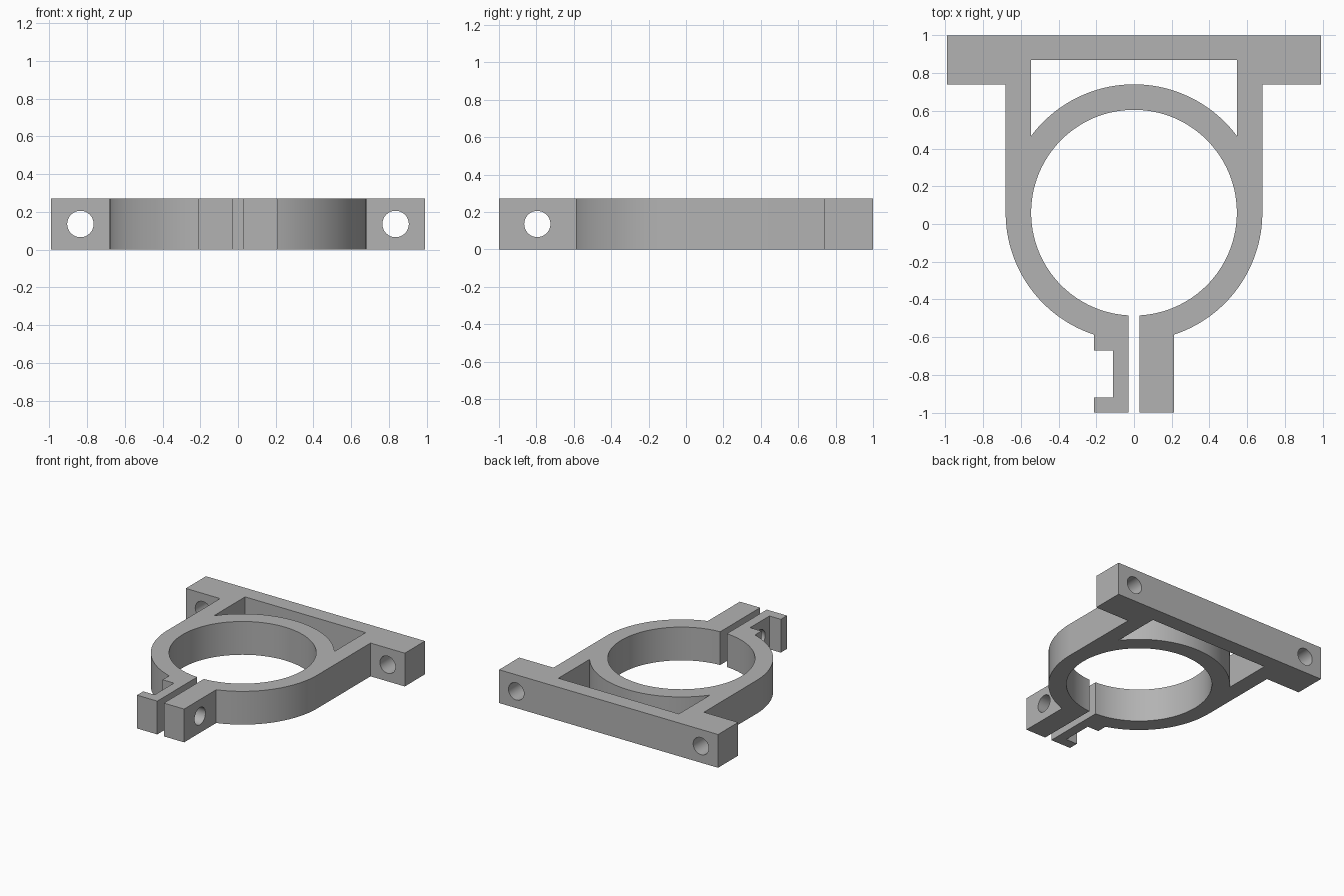
import bpy, bmesh
from math import asin, acos, sin, cos, pi, radians

if "Cube" in bpy.data.objects:
    bpy.data.objects.remove(bpy.data.objects["Cube"], do_unlink=True)

HEIGHT = 0.272
CENTRE_Y = 0.06
R_IN, R_OUT = 0.545, 0.68
TAB, SLOT = 0.213, 0.03
BOLT_R = 0.07

grey = bpy.data.materials.new("grey plastic")
grey.use_nodes = True
colour = (0.45, 0.45, 0.45, 1)
grey.diffuse_color = colour
grey.node_tree.nodes["Principled BSDF"].inputs["Base Color"].default_value = colour


def arc(radius, start, end, steps):
    angles = [start + (end - start) * i / steps for i in range(steps + 1)]
    return [(radius * cos(a), CENTRE_Y + radius * sin(a)) for a in angles]


def extrude_profile(name, points, z0, z1):
    bm = bmesh.new()
    face = bm.faces.new([bm.verts.new((x, y, z0)) for x, y in points])
    top = bmesh.ops.extrude_face_region(bm, geom=[face])["geom"]
    verts = [v for v in top if isinstance(v, bmesh.types.BMVert)]
    bmesh.ops.translate(bm, verts=verts, vec=(0, 0, z1 - z0))
    bmesh.ops.recalc_face_normals(bm, faces=bm.faces)
    mesh = bpy.data.meshes.new(name)
    bm.to_mesh(mesh)
    bm.free()
    mesh.materials.append(grey)
    obj = bpy.data.objects.new(name, mesh)
    bpy.context.collection.objects.link(obj)
    return obj


def bolt_cutter(name, location, rotation):
    bpy.ops.mesh.primitive_cylinder_add(vertices=48, radius=BOLT_R, depth=0.6,
                                        location=location, rotation=rotation)
    obj = bpy.context.object
    obj.name = name
    obj.data.materials.append(grey)
    return obj


# Clamp outline: mounting bar, straight sides, split ring and tabs
outer = arc(R_OUT, 0, -acos(TAB / R_OUT), 40)
bore_start = -pi / 2 + asin(SLOT / R_IN)
bore = arc(R_IN, bore_start, bore_start + 2 * (pi - asin(SLOT / R_IN)), 120)
right_side = [(0.99, 1), (0.99, 0.74), (R_OUT, 0.74)] + outer + [(TAB, -1), (SLOT, -1)]
nut_notch = [(-SLOT, -1), (-TAB, -1), (-TAB, -0.92), (-0.11, -0.92),
             (-0.11, -0.67), (-TAB, -0.67)]
left_side = [(-x, y) for x, y in reversed(outer)]
bar_left = [(-R_OUT, 0.74), (-0.99, 0.74), (-0.99, 1)]
clamp = extrude_profile("pipe_clamp", right_side + bore + nut_notch + left_side + bar_left,
                        0, HEIGHT)

# Window between the ring and the mounting bar
corner = acos(R_IN / R_OUT)
window = [(-R_IN, 0.87), (R_IN, 0.87)] + arc(R_OUT, corner, pi - corner, 48)
cutters = [extrude_profile("window_cutter", window, -0.2, HEIGHT + 0.2)]

# Bolt holes through the bar and the tabs
for side, x in (("left", 0.835), ("right", -0.835)):
    cutters.append(bolt_cutter(side + "_hole_cutter", (x, 0.87, HEIGHT / 2), (pi / 2, 0, 0)))
cutters.append(bolt_cutter("tab_hole_cutter", (0, -0.795, HEIGHT / 2), (0, pi / 2, 0)))

bpy.context.view_layer.objects.active = clamp
for cutter in cutters:
    mod = clamp.modifiers.new(cutter.name, "BOOLEAN")
    mod.operation = "DIFFERENCE"
    mod.solver = "EXACT"
    mod.object = cutter
    bpy.ops.object.modifier_apply(modifier=mod.name)
    bpy.data.objects.remove(cutter, do_unlink=True)

bpy.ops.object.select_all(action="DESELECT")
clamp.select_set(True)
bpy.ops.object.shade_smooth_by_angle(angle=radians(30))
